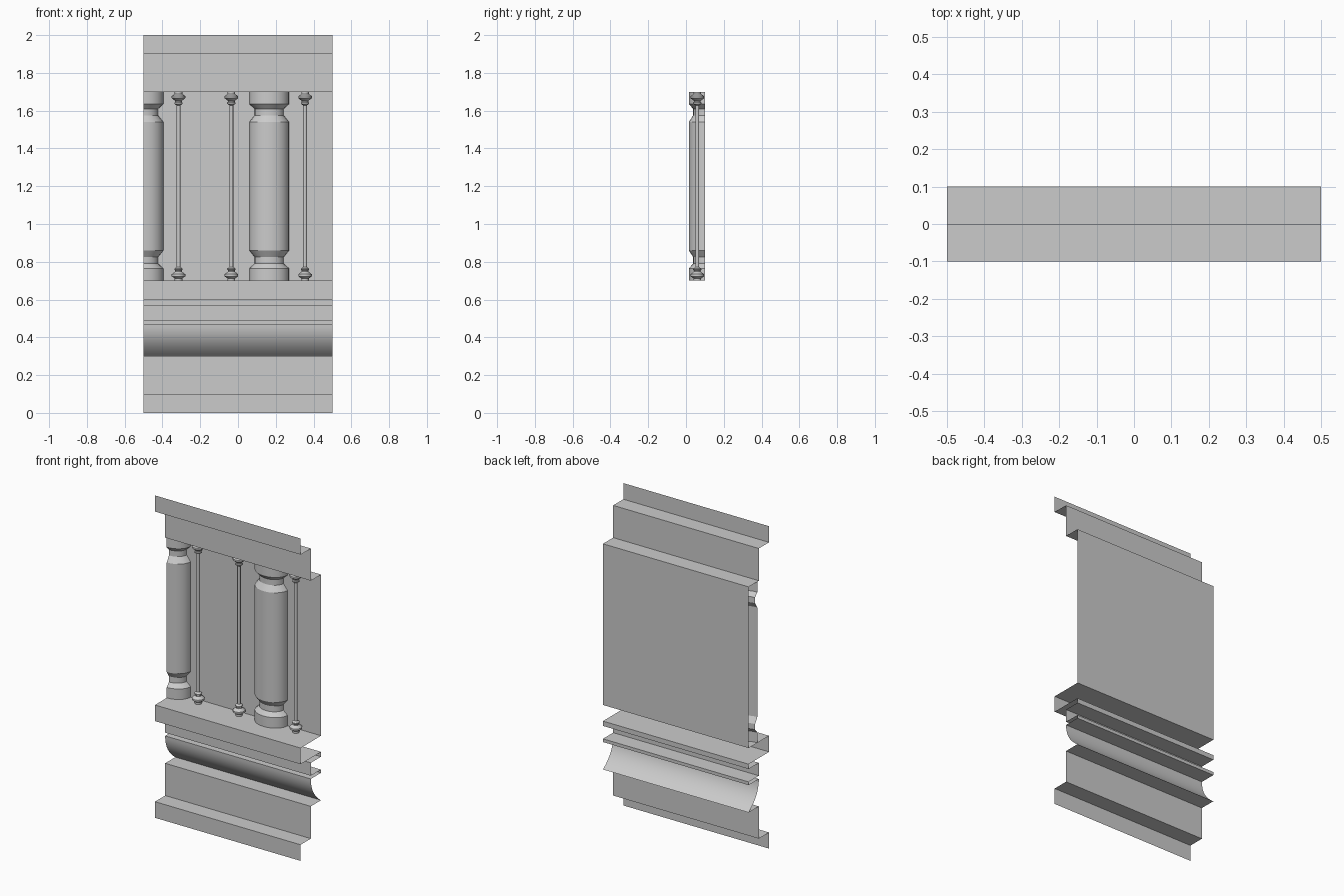
import bpy
import bmesh
import math

cube = bpy.data.objects.get("Cube")
if cube:
    bpy.data.objects.remove(cube, do_unlink=True)

# Single plain stone colour
stone = bpy.data.materials.new("pale_grey_stone")
stone.use_nodes = True
GREY = (0.6, 0.6, 0.6, 1.0)
stone.diffuse_color = GREY
stone.node_tree.nodes["Principled BSDF"].inputs["Base Color"].default_value = GREY


def grid_object(name, rows):
    """Skin successive rows of points with quads, smooth except at creases."""
    bm = bmesh.new()
    grid = [[bm.verts.new(p) for p in row] for row in rows]
    for low, high in zip(grid, grid[1:]):
        for j in range(len(low) - 1):
            bm.faces.new((low[j], low[j + 1], high[j + 1], high[j]))
    bmesh.ops.remove_doubles(bm, verts=bm.verts[:], dist=1e-5)
    mesh = bpy.data.meshes.new(name)
    bm.to_mesh(mesh)
    bm.free()
    mesh.materials.append(stone)
    obj = bpy.data.objects.new(name, mesh)
    bpy.context.collection.objects.link(obj)
    bpy.ops.object.select_all(action="DESELECT")
    obj.select_set(True)
    bpy.context.view_layer.objects.active = obj
    bpy.ops.object.shade_smooth_by_angle(angle=math.radians(31))
    return obj


def lathe(name, x, y, profile, start, end, segments, depth=1.0):
    """Turn a (radius, height) profile through part of a circle."""
    angles = [math.radians(start + (end - start) * i / segments)
              for i in range(segments + 1)]
    rows = [[(x + r * math.cos(a), y + depth * r * math.sin(a), z)
             for a in angles] for r, z in profile]
    return grid_object(name, rows)


def mirrored(lower):
    """Complete a profile by reflecting it about the panel's mid height."""
    return lower + [(r, 2.4 - z) for r, z in reversed(lower)]


# Moulded wall: one open section swept across the width
def cove(t):
    return (0.1 * (1 - t) ** 2,
            0.3 * (1 - t) ** 2 + 0.74 * t * (1 - t) + 0.47 * t * t)


section = [(-0.1, 0), (-0.1, 0.1), (0, 0.1), (0, 0.3)]
section += [cove(i / 12) for i in range(13)]
section += [(0.1, 0.47), (0.1, 0.49), (0, 0.49), (0, 0.57),
            (0.1, 0.57), (0.1, 0.6), (-0.1, 0.6), (-0.1, 0.7),
            (0.1, 0.7), (0.1, 1.7), (0, 1.7), (0, 1.9),
            (-0.1, 1.9), (-0.1, 2)]
grid_object("moulded_wall", [[(-0.5, y, z), (0.5, y, z)] for y, z in section])

# Engaged columns: a half column, and a quarter column at the panel's end
column = mirrored([(0.105, 0.7), (0.105, 0.765), (0.077, 0.79),
                   (0.077, 0.825), (0.105, 0.86)])
lathe("half_column", 0.165, 0.1, column, 180, 360, 12, depth=0.81)
lathe("end_column", -0.5, 0.1, column, 270, 360, 6, depth=0.81)

# Slender spindles with turned knobs at both ends
spindle = mirrored([(0, 0.7), (0.02, 0.7), (0.02, 0.712), (0.036, 0.723),
                    (0.036, 0.734), (0.018, 0.748), (0.018, 0.754),
                    (0.022, 0.758), (0.022, 0.764), (0.01, 0.772)])
for place, x in (("right", -0.315), ("middle", -0.035), ("left", 0.355)):
    lathe(place + "_spindle", x, 0.06, spindle, 0, 360, 12)
